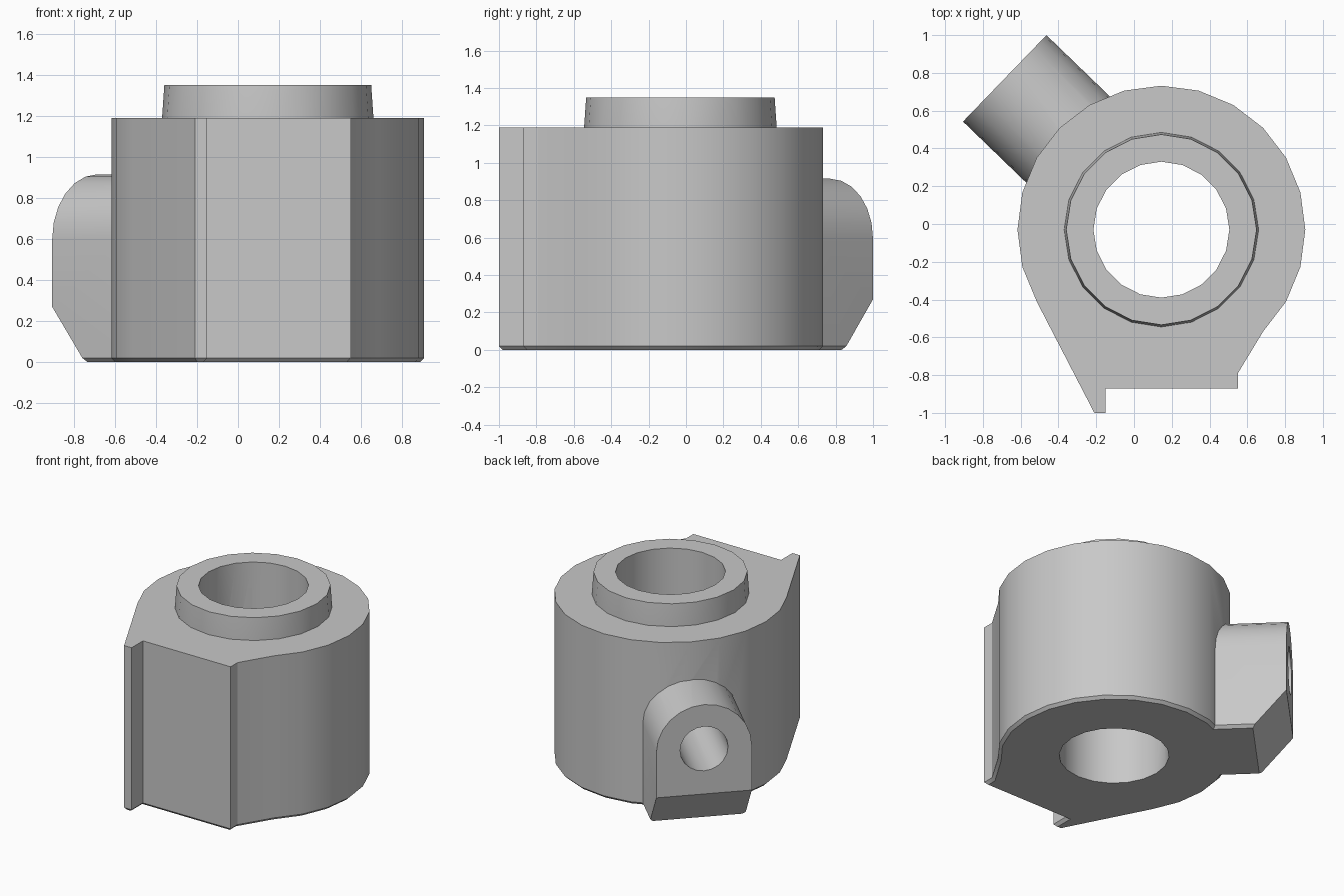
import bpy, bmesh
from math import cos, sin, radians
from mathutils import Matrix, Vector

cube = bpy.data.objects.get("Cube")
if cube:
    bpy.data.objects.remove(cube, do_unlink=True)

grey = bpy.data.materials.new("plain_grey")
grey.use_nodes = True
grey.diffuse_color = (0.58, 0.58, 0.58, 1)
grey.node_tree.nodes["Principled BSDF"].inputs["Base Color"].default_value = grey.diffuse_color

CENTRE = Vector((0.145, -0.03, 0))
BOSS_TURN = Matrix.Translation(CENTRE) @ Matrix.Rotation(radians(136), 4, "Z")
BOSS_Z, BOSS_R, BOSS_END, BEVEL = 0.597, 0.318, 1.153, 0.02


def make_object(name, bm):
    bmesh.ops.recalc_face_normals(bm, faces=bm.faces[:])
    mesh = bpy.data.meshes.new(name)
    bm.to_mesh(mesh)
    bm.free()
    mesh.materials.append(grey)
    obj = bpy.data.objects.new(name, mesh)
    bpy.context.collection.objects.link(obj)
    return obj


def arc(radius, start, end, steps):
    angles = [radians(start + (end - start) * i / steps) for i in range(steps + 1)]
    return [(radius * cos(a), radius * sin(a)) for a in angles]


def extrude(bm, points, offset):
    """Prism from a closed outline; returns the starting cap."""
    cap = bm.faces.new([bm.verts.new(p) for p in points])
    result = bmesh.ops.extrude_face_region(bm, geom=[cap], use_keep_orig=True)
    moved = [g for g in result["geom"] if isinstance(g, bmesh.types.BMVert)]
    bmesh.ops.translate(bm, verts=moved, vec=offset)
    bmesh.ops.recalc_face_normals(bm, faces=bm.faces[:])
    return cap


def loft(name, rings, segments, matrix):
    """Closed round solid through (radius, height) rings."""
    bm = bmesh.new()
    loops = [[bm.verts.new((x, y, z)) for x, y in arc(r, 0, 360, segments)[:-1]]
             for r, z in rings]
    for low, high in zip(loops, loops[1:]):
        for i in range(segments):
            j = (i + 1) % segments
            bm.faces.new((low[i], low[j], high[j], high[i]))
    bm.faces.new(loops[0][::-1])
    bm.faces.new(loops[-1])
    bm.transform(matrix)
    return make_object(name, bm)


def combine(target, other, operation):
    mod = target.modifiers.new(operation, "BOOLEAN")
    mod.operation, mod.solver, mod.object = operation, "EXACT", other
    other.hide_render = True
    bpy.ops.object.select_all(action="DESELECT")
    bpy.context.view_layer.objects.active = target
    target.select_set(True)
    bpy.ops.object.modifier_apply(modifier=mod.name)
    bpy.data.objects.remove(other, do_unlink=True)


# Main body: round back running into a tapered front with a thin lip
outline = [(x + CENTRE.x, y + CENTRE.y) for x, y in arc(0.762, -45, 210, 17)]
outline += [(-0.21, -1), (-0.15, -1), (-0.15, -0.87), (0.55, -0.87), (0.55, -0.79)]
bm = bmesh.new()
base = extrude(bm, [(x, y, BEVEL) for x, y in outline], (0, 0, 1.19 - BEVEL))
bmesh.ops.inset_region(bm, faces=[base], thickness=BEVEL, use_even_offset=True)
for v in base.verts:
    v.co.z = 0
body = make_object("clamp_body", bm)

# Side boss: arched profile along its axis, sloped at the lower outer end
side = BOSS_R - BEVEL
profile = [(y, z + BOSS_Z) for y, z in arc(BOSS_R, 0, 180, 12)]
profile += [(-BOSS_R, BEVEL), (-side, 0), (side, 0), (BOSS_R, BEVEL)]
bm = bmesh.new()
extrude(bm, [(0.5, y, z) for y, z in profile], (BOSS_END - 0.5, 0, 0))
cut = bmesh.ops.bisect_plane(bm, geom=bm.verts[:] + bm.edges[:] + bm.faces[:],
                             plane_co=(BOSS_END, 0, 0.27), plane_no=(0.25, 0, -0.205),
                             clear_outer=True)
rim = [g for g in cut["geom_cut"] if isinstance(g, bmesh.types.BMEdge)]
bmesh.ops.holes_fill(bm, edges=rim, sides=0)
bm.transform(BOSS_TURN)
boss = make_object("side_boss", bm)

# Slightly tapered collar on top
collar = loft("top_collar", [(0.515, 1.1), (0.515, 1.19), (0.504, 1.35)], 20,
              Matrix.Translation(CENTRE))

# Vertical bore and the screw hole leading into it
bore = loft("bore_cutter", [(0.36, -0.2), (0.36, 1.6)], 20, Matrix.Translation(CENTRE))
screw_axis = BOSS_TURN @ Matrix.Translation((0, 0, BOSS_Z)) @ Matrix.Rotation(radians(90), 4, "Y")
screw_hole = loft("screw_hole_cutter", [(0.16, 0.1), (0.16, 1.4)], 20, screw_axis)

combine(body, boss, "UNION")
combine(body, collar, "UNION")
combine(body, bore, "DIFFERENCE")
combine(body, screw_hole, "DIFFERENCE")

bpy.ops.object.shade_smooth_by_angle(angle=radians(30))
